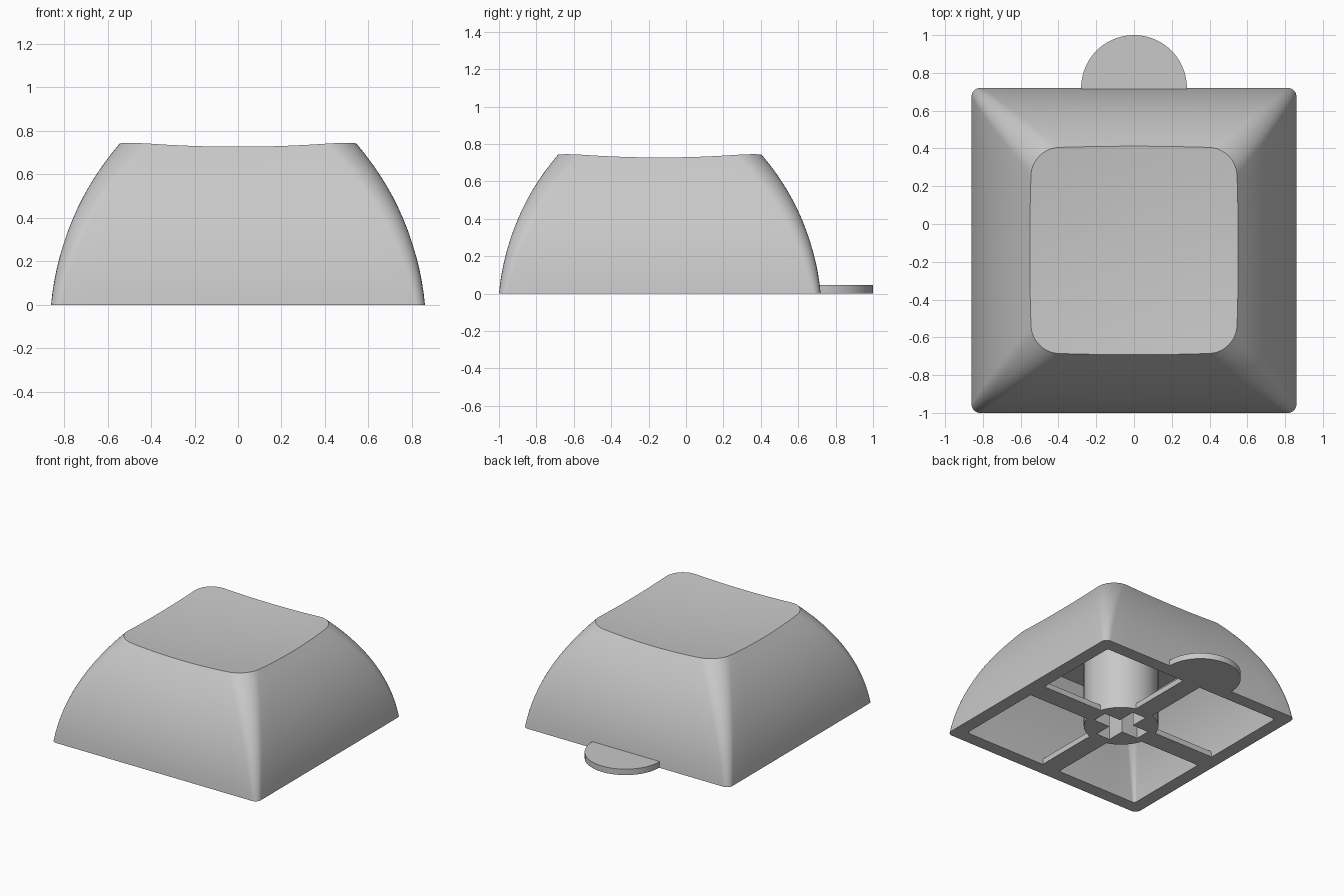
import bpy, bmesh
from math import sin, cos, pi, radians

if "Cube" in bpy.data.objects:
    bpy.data.objects.remove(bpy.data.objects["Cube"], do_unlink=True)

CENTRE_Y = -0.14
BASE = 0.86
WALL = 0.10

grey = bpy.data.materials.new("light grey plastic")
grey.use_nodes = True
COLOUR = (0.58, 0.58, 0.58, 1)
grey.diffuse_color = COLOUR
grey.node_tree.nodes["Principled BSDF"].inputs["Base Color"].default_value = COLOUR


def finish(name, bm):
    bmesh.ops.recalc_face_normals(bm, faces=bm.faces)
    mesh = bpy.data.meshes.new(name)
    bm.to_mesh(mesh)
    bm.free()
    mesh.materials.append(grey)
    obj = bpy.data.objects.new(name, mesh)
    bpy.context.collection.objects.link(obj)
    return obj


def smooth(obj):
    bpy.ops.object.select_all(action="DESELECT")
    obj.select_set(True)
    bpy.context.view_layer.objects.active = obj
    bpy.ops.object.shade_smooth_by_angle(angle=radians(30))


def prism(name, outline, z0, z1):
    bm = bmesh.new()
    low = [bm.verts.new((x, y, z0)) for x, y in outline]
    high = [bm.verts.new((x, y, z1)) for x, y in outline]
    bm.faces.new(low)
    bm.faces.new(high)
    join(bm, low, high)
    return finish(name, bm)


def join(bm, a, b):
    n = len(a)
    for i in range(n):
        j = (i + 1) % n
        bm.faces.new((a[i], a[j], b[j], b[i]))


def rounded_square(half, radius, bulge=0.0, arc=10, side=10):
    """Rounded square outline whose sides bow out by a fraction of its size."""
    quarter = []
    c = half - radius
    for i in range(arc + 1):
        a = pi / 2 * i / arc
        quarter.append((c + radius * cos(a), c + radius * sin(a)))
    for i in range(1, side):
        quarter.append((c - 2 * c * i / side, half))
    pts = []
    for k in range(4):
        for x, y in quarter:
            for _ in range(k):
                x, y = -y, x
            pts.append((x * (1 + bulge * (1 - (y / half) ** 2)),
                        y * (1 + bulge * (1 - (x / half) ** 2))))
    return pts


def half_width(t):
    return BASE - 0.087 * t - 0.233 * t * t


def dish(x, y):
    return 0.70 + 0.09 * (x * x + y * y)


# Cap shell: curved outer walls, dished top, hollow inside
bm = bmesh.new()


def ring(pts, height):
    return [bm.verts.new((x, y + CENTRE_Y, height(x, y))) for x, y in pts]


STEPS = 14
outer = []
for i in range(STEPS + 1):
    t = i / STEPS
    pts = rounded_square(half_width(t), 0.045 + 0.095 * t, 0.022 * t)
    outer.append(ring(pts, lambda x, y: t * dish(x, y)))
for a, b in zip(outer, outer[1:]):
    join(bm, a, b)

previous = outer[-1]
for s in (0.85, 0.7, 0.55, 0.4, 0.25, 0.1):
    inset = ring([(x * s, y * s) for x, y in pts], dish)
    join(bm, previous, inset)
    previous = inset
bm.faces.new(previous)

CEILING = 0.60
previous = outer[0]
for i in range(STEPS + 1):
    z = CEILING * i / STEPS
    t = z / 0.74
    inner = ring(rounded_square(half_width(t) - WALL, 0.02 + 0.06 * t),
                 lambda x, y: z)
    join(bm, previous, inner)
    previous = inner
bm.faces.new(previous)
smooth(finish("cap_shell", bm))

# Stem with a cross-shaped socket
STEM = 0.26
circle = [(STEM * cos(2 * pi * i / 64), STEM * sin(2 * pi * i / 64) + CENTRE_Y)
          for i in range(64)]
stem = prism("stem", circle, 0, CEILING + 0.01)
L, W = 0.195, 0.058
cross = []
for k in range(4):
    for x, y in ((L, -W), (L, W), (W, W)):
        for _ in range(k):
            x, y = -y, x
        cross.append((x, y + CENTRE_Y))
cutter = prism("socket_cutter", cross, -0.1, 0.36)
cutter.hide_render = True
cut = stem.modifiers.new("socket", "BOOLEAN")
cut.operation = "DIFFERENCE"
cut.solver = "EXACT"
cut.object = cutter
bpy.ops.object.select_all(action="DESELECT")
stem.select_set(True)
bpy.context.view_layer.objects.active = stem
bpy.ops.object.modifier_apply(modifier=cut.name)
bpy.data.objects.remove(cutter, do_unlink=True)
smooth(stem)

# Four thin ribs from the stem to the walls
RIB = 0.075
for k, side in enumerate(("left", "back", "right", "front")):
    outline = []
    for x, y in ((0.25, -RIB), (0.762, -RIB), (0.762, RIB), (0.25, RIB)):
        for _ in range(k):
            x, y = -y, x
        outline.append((x, y + CENTRE_Y))
    prism(side + "_rib", outline, 0, 0.042)

# Half-round tab at the back
R = 0.28
tab = [(R * cos(pi * i / 40), 0.72 + R * sin(pi * i / 40)) for i in range(41)]
tab += [(-R, 0.712), (R, 0.712)]
smooth(prism("back_tab", tab, 0, 0.045))
